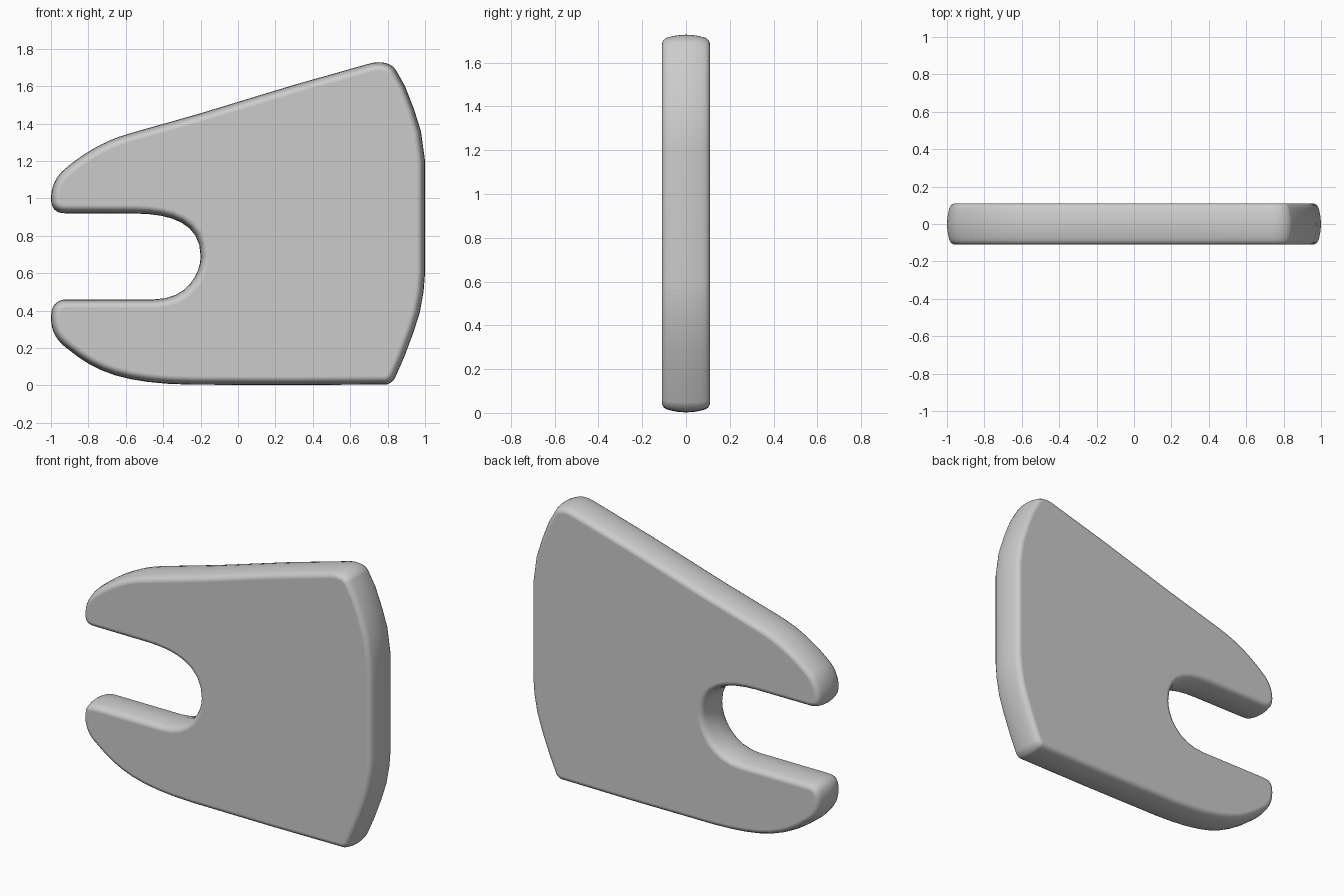
import bpy, bmesh
from mathutils import Vector

if "Cube" in bpy.data.objects:
    bpy.data.objects.remove(bpy.data.objects["Cube"])

# Outline in the xz plane, counter-clockwise: end points for straight runs,
# (handle, handle, end) for curves
start = (-0.25, 0.004)
path = [
    (0.3, 0.002), (0.79, 0.005),
    ((0.815, 0.006), (0.835, 0.03), (0.842, 0.045)),
    (0.89, 0.155), (0.937, 0.28), (0.972, 0.39), (0.992, 0.5), (1.0, 0.6),
    (1.0, 1.2), (0.978, 1.36), (0.94, 1.48), (0.893, 1.6), (0.842, 1.69),
    ((0.82, 1.72), (0.77, 1.74), (0.70, 1.72)),
    (0.3, 1.607), (-0.2, 1.455), (-0.58, 1.347),
    ((-0.73, 1.305), (-0.85, 1.225), (-0.94, 1.145)),
    ((-0.98, 1.105), (-1.0, 1.05), (-1.0, 1.0)),
    ((-1.0, 0.95), (-0.98, 0.92), (-0.92, 0.92)),
    (-0.55, 0.919),
    ((-0.36, 0.917), (-0.2, 0.87), (-0.2, 0.69)),
    ((-0.2, 0.6), (-0.27, 0.46), (-0.45, 0.46)),
    (-0.91, 0.46),
    ((-0.98, 0.46), (-1.0, 0.42), (-1.0, 0.36)),
    ((-1.0, 0.28), (-0.96, 0.23), (-0.91, 0.195)),
    ((-0.76, 0.07), (-0.61, 0.01), (-0.25, 0.004)),
]


def outline(start, path, steps=8):
    pts = [Vector(start)]
    for seg in path:
        a = pts[-1].copy()
        if isinstance(seg[0], tuple):
            b, c, d = (Vector(p) for p in seg)
            for i in range(1, steps + 1):
                t = i / steps
                s = 1 - t
                pts.append(a*s**3 + b*3*s*s*t + c*3*s*t*t + d*t**3)
        else:
            pts.append(Vector(seg))
    return pts[:-1]


def inset(pts, dist):
    out = []
    for i, p in enumerate(pts):
        d1 = (p - pts[i-1]).normalized()
        d2 = (pts[(i+1) % len(pts)] - p).normalized()
        n1, n2 = Vector((-d1.y, d1.x)), Vector((-d2.y, d2.x))
        out.append(p + (n1 + n2) * dist / (1 + n1.dot(n2)))
    return out


# Plate: stacked rings giving a slightly crowned edge with rounded rims
half = [(0.046, 0.11), (0.034, 0.108), (0.022, 0.101),
        (0.014, 0.088), (0.009, 0.07), (0.003, 0.04)]
section = [(d, -y) for d, y in half] + [(0, 0)] + half[::-1]
pts = outline(start, path)
bm = bmesh.new()
rings = [[bm.verts.new((p.x, y, p.y)) for p in inset(pts, d)] for d, y in section]
n = len(pts)
for r1, r2 in zip(rings, rings[1:]):
    for i in range(n):
        j = (i + 1) % n
        bm.faces.new((r1[i], r1[j], r2[j], r2[i]))
bm.faces.new(rings[0])
bm.faces.new(rings[-1])
bmesh.ops.recalc_face_normals(bm, faces=bm.faces)
mesh = bpy.data.meshes.new("notched_plate")
bm.to_mesh(mesh)
bm.free()
plate = bpy.data.objects.new("notched_plate", mesh)
bpy.context.collection.objects.link(plate)

# Smooth rims, flat faces
bpy.context.view_layer.objects.active = plate
plate.select_set(True)
bpy.ops.object.shade_smooth_by_angle(angle=0.7)
mod = plate.modifiers.new("flat_faces", 'WEIGHTED_NORMAL')
mod.keep_sharp = True
